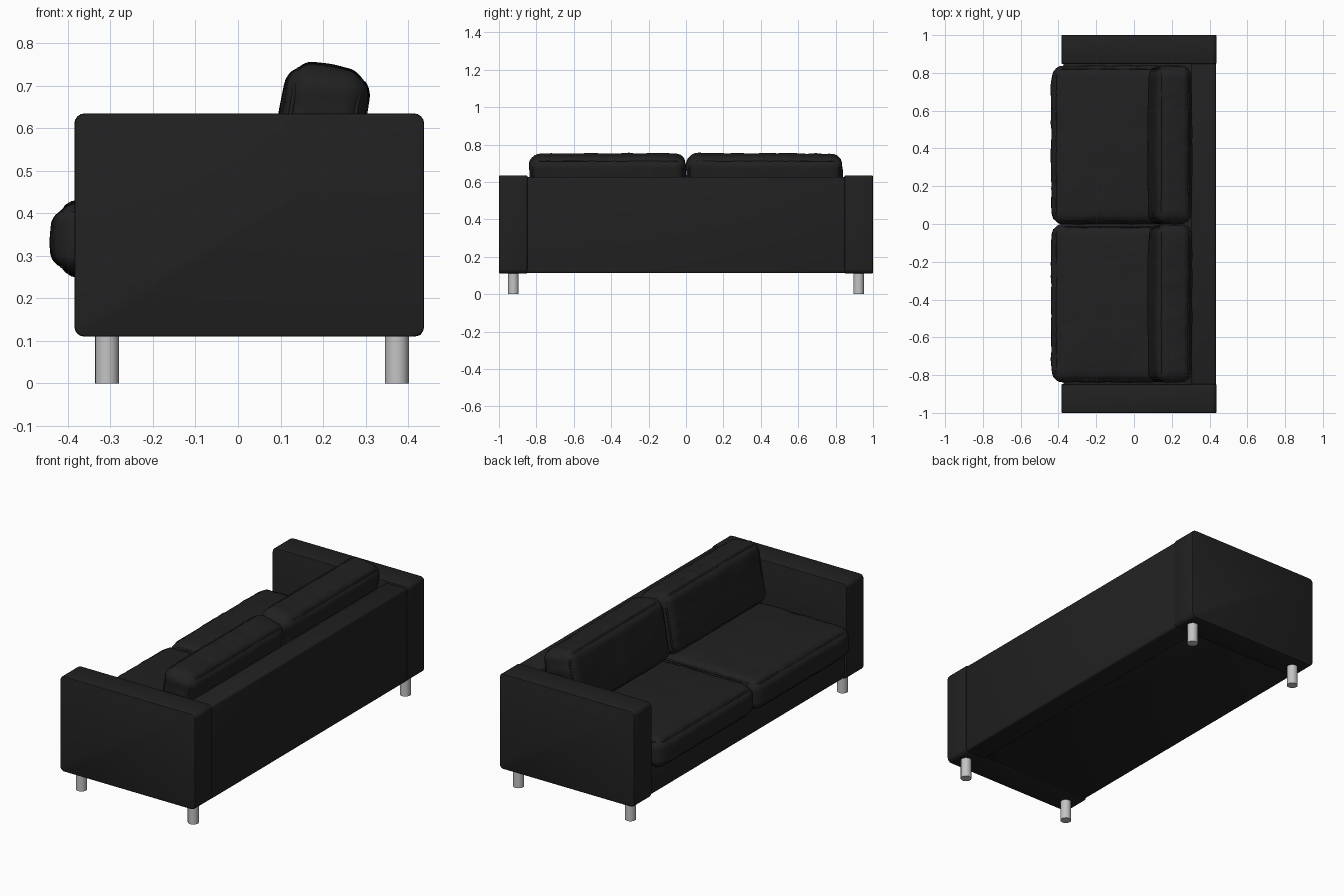
import bpy, bmesh, math
from mathutils import Vector, Matrix, noise

if "Cube" in bpy.data.objects:
    bpy.data.objects.remove(bpy.data.objects["Cube"])


def material(name, rgb):
    m = bpy.data.materials.new(name)
    m.diffuse_color = (*rgb, 1)
    m.use_nodes = True
    m.node_tree.nodes["Principled BSDF"].inputs["Base Color"].default_value = m.diffuse_color
    return m


LEATHER = material("black leather", (0.015, 0.015, 0.015))
METAL = material("brushed metal", (0.55, 0.55, 0.55))


def finish(bm, name, mat):
    bmesh.ops.recalc_face_normals(bm, faces=bm.faces)
    me = bpy.data.meshes.new(name)
    bm.to_mesh(me)
    bm.free()
    ob = bpy.data.objects.new(name, me)
    bpy.context.collection.objects.link(ob)
    me.materials.append(mat)
    bpy.ops.object.select_all(action='DESELECT')
    bpy.context.view_layer.objects.active = ob
    ob.select_set(True)
    bpy.ops.object.shade_smooth_by_angle(angle=math.radians(40))
    return ob


def box(name, lo, hi, round_y=0.0, soft=0.006):
    """Upholstered panel; round_y rounds its four long y edges."""
    bm = bmesh.new()
    bmesh.ops.create_cube(bm, size=1)
    lo, hi = Vector(lo), Vector(hi)
    for v in bm.verts:
        v.co = Vector([(lo[i] + hi[i]) / 2 + v.co[i] * (hi[i] - lo[i]) for i in range(3)])
    if round_y:
        edges = [e for e in bm.edges if abs(e.verts[0].co.y - e.verts[1].co.y) > 0.01]
        bmesh.ops.bevel(bm, geom=edges, offset=round_y, segments=4, profile=0.5, affect='EDGES')
    edges = [e for e in bm.edges if e.calc_face_angle(0) > 0.6]
    bmesh.ops.bevel(bm, geom=edges, offset=soft, segments=2, profile=0.5, affect='EDGES')
    return finish(bm, name, LEATHER)


def cushion(name, size, r, crown, bulge, mat4, seed):
    """Stuffed box cushion with crowned faces, creases and two piped seams."""
    h = Vector(size) / 2
    bm = bmesh.new()
    bmesh.ops.create_cube(bm, size=2)
    bmesh.ops.subdivide_edges(bm, edges=bm.edges, cuts=35, use_grid_fill=True)
    for v in bm.verts:
        p = v.co.copy()
        q = Vector([p[i] * h[i] for i in range(3)])
        inner = Vector([max(-(h[i] - r), min(h[i] - r, q[i])) for i in range(3)])
        d = q - inner
        n = d.normalized() if d.length > 1e-6 else Vector((0, 0, 1))
        q = inner + n * r
        fx, fy, fz = (1 - p.x ** 2), (1 - p.y ** 2), (1 - p.z ** 2)
        if abs(p.z) > 0.999:
            q.z += math.copysign(crown * (fx * fy) ** 0.5, p.z)
        q.x += p.x * bulge * fz * min(1, 3 * fy)
        q.y += p.y * bulge * 0.3 * fz * min(1, 3 * fx)
        # creases, strongest near the seams
        rim = max(abs(p.x), abs(p.y)) ** 4
        w = noise.noise(Vector((q.x * 9, q.y * 9, q.z * 6 + seed)))
        c = noise.noise(Vector((q.x * 22 + seed, q.y * 22, q.z * 10)))
        q += n * (0.004 * w + 0.004 * c * rim)
        v.co = mat4 @ q
    finish(bm, name, LEATHER)

    # piped seams
    k = r * 0.707
    a = 0.05
    cu = bpy.data.curves.new(name + "_piping", 'CURVE')
    cu.dimensions = '3D'
    cu.bevel_depth = 0.005
    cu.bevel_resolution = 2
    X, Y, Z = h.x - r + k, h.y - r + k, h.z - r + k
    for sz in (-1, 1):
        pts = []
        for i, (sx, sy) in enumerate(((1, 1), (-1, 1), (-1, -1), (1, -1))):
            for j in range(5):
                t = math.pi / 2 * (i + j / 4)
                pts.append((sx * (X - a) + a * math.cos(t), sy * (Y - a) + a * math.sin(t), sz * Z))
        sp = cu.splines.new('POLY')
        sp.points.add(len(pts) - 1)
        for s, p in zip(sp.points, pts):
            s.co = (*(mat4 @ Vector(p)), 1)
        sp.use_cyclic_u = True
    cu.materials.append(LEATHER)
    bpy.context.collection.objects.link(bpy.data.objects.new(name + "_piping", cu))


# frame: base and back
box("seat_base", (-0.372, -0.852, 0.118), (0.32, 0.852, 0.268))
box("back_panel", (0.305, -0.852, 0.112), (0.434, 0.852, 0.626), 0.012)

for s, side in ((-1, "left"), (1, "right")):
    # arms
    y0, y1 = sorted((s * 0.848, s * 1.0))
    box(side + "_arm", (-0.385, y0, 0.11), (0.438, y1, 0.635), 0.024)

    # cushions
    cushion(side + "_seat_cushion", (0.63, 0.832, 0.155), 0.045, 0.022, 0.012,
            Matrix.Translation((-0.112, s * 0.419, 0.34)), 3 + s)
    lean = Matrix.Translation((0.19, s * 0.419, 0.578)) @ Matrix.Rotation(math.radians(-80), 4, 'Y')
    cushion(side + "_back_cushion", (0.33, 0.832, 0.18), 0.05, 0.014, 0.006, lean, 8 + s)

    # legs
    for x, end in ((-0.308, "front"), (0.374, "back")):
        bm = bmesh.new()
        bmesh.ops.create_cone(bm, cap_ends=True, segments=24, radius1=0.028, radius2=0.028,
                              depth=0.115, matrix=Matrix.Translation((x, s * 0.923, 0.0575)))
        finish(bm, f"{side}_{end}_leg", METAL)
